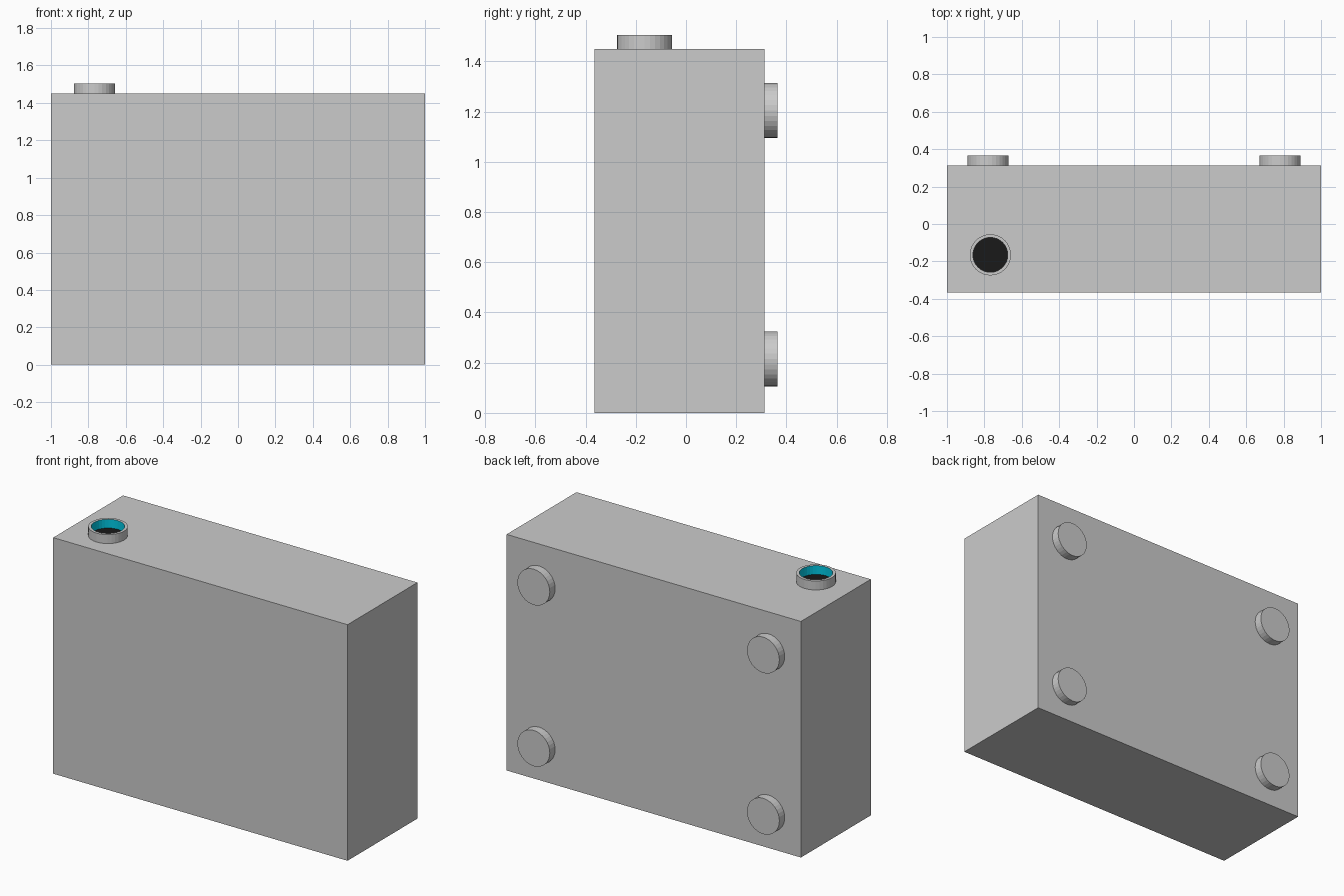
import bpy, bmesh
from math import pi
from mathutils import Matrix

if "Cube" in bpy.data.objects:
    bpy.data.objects.remove(bpy.data.objects["Cube"])

FRONT, BACK, TOP = -0.365, 0.313, 1.45
R, R_IN, H, SEG = 0.11, 0.093, 0.055, 32


def finish(name, bm):
    mesh = bpy.data.meshes.new(name)
    bm.to_mesh(mesh)
    bm.free()
    obj = bpy.data.objects.new(name, mesh)
    bpy.context.collection.objects.link(obj)
    return obj


def material(name, color):
    mat = bpy.data.materials.new(name)
    mat.diffuse_color = color
    mat.use_nodes = True
    mat.node_tree.nodes["Principled BSDF"].inputs["Base Color"].default_value = mat.diffuse_color
    return mat


# Main case
bm = bmesh.new()
bmesh.ops.create_cube(bm, size=1, matrix=Matrix.Translation(
    (0, (FRONT + BACK) / 2, TOP / 2)) @ Matrix.Diagonal((2, BACK - FRONT, TOP, 1)))
finish("case", bm)

# Four round feet on the back
for side, x in (("left", -0.78), ("right", 0.78)):
    for level, z in (("lower", 0.215), ("upper", 1.205)):
        bm = bmesh.new()
        bmesh.ops.create_cone(
            bm, cap_ends=True, segments=SEG, radius1=R, radius2=R, depth=0.365 - BACK,
            matrix=Matrix.Translation((x, (BACK + 0.365) / 2, z)) @ Matrix.Rotation(pi / 2, 4, 'X'))
        finish(f"{level}_{side}_foot", bm)

# Button collar: grey ring, blue inner wall, black floor
bm = bmesh.new()
rings = []
for r, z in ((R, 0), (R, H), (R_IN, H), (R_IN, 0.001)):
    circle = bmesh.ops.create_circle(bm, segments=SEG, radius=r,
                                     matrix=Matrix.Translation((0, 0, z)))
    rings.append(circle["verts"])
for k, (a, b) in enumerate(zip(rings, rings[1:])):
    for i in range(SEG):
        j = (i + 1) % SEG
        face = bm.faces.new((a[i], a[j], b[j], b[i]))
        face.material_index = 1 if k == 2 else 0
floor = bm.faces.new(rings[-1])
floor.material_index = 2
bm.normal_update()
if floor.normal.z < 0:
    bmesh.ops.reverse_faces(bm, faces=bm.faces[:])
collar = finish("button_collar", bm)
collar.location = (-0.768, -0.165, TOP)
for mat in (material("grey", (0.8, 0.8, 0.8, 1)),
            material("blue", (0.0, 0.6, 0.8, 1)),
            material("black", (0.01, 0.01, 0.01, 1))):
    collar.data.materials.append(mat)
